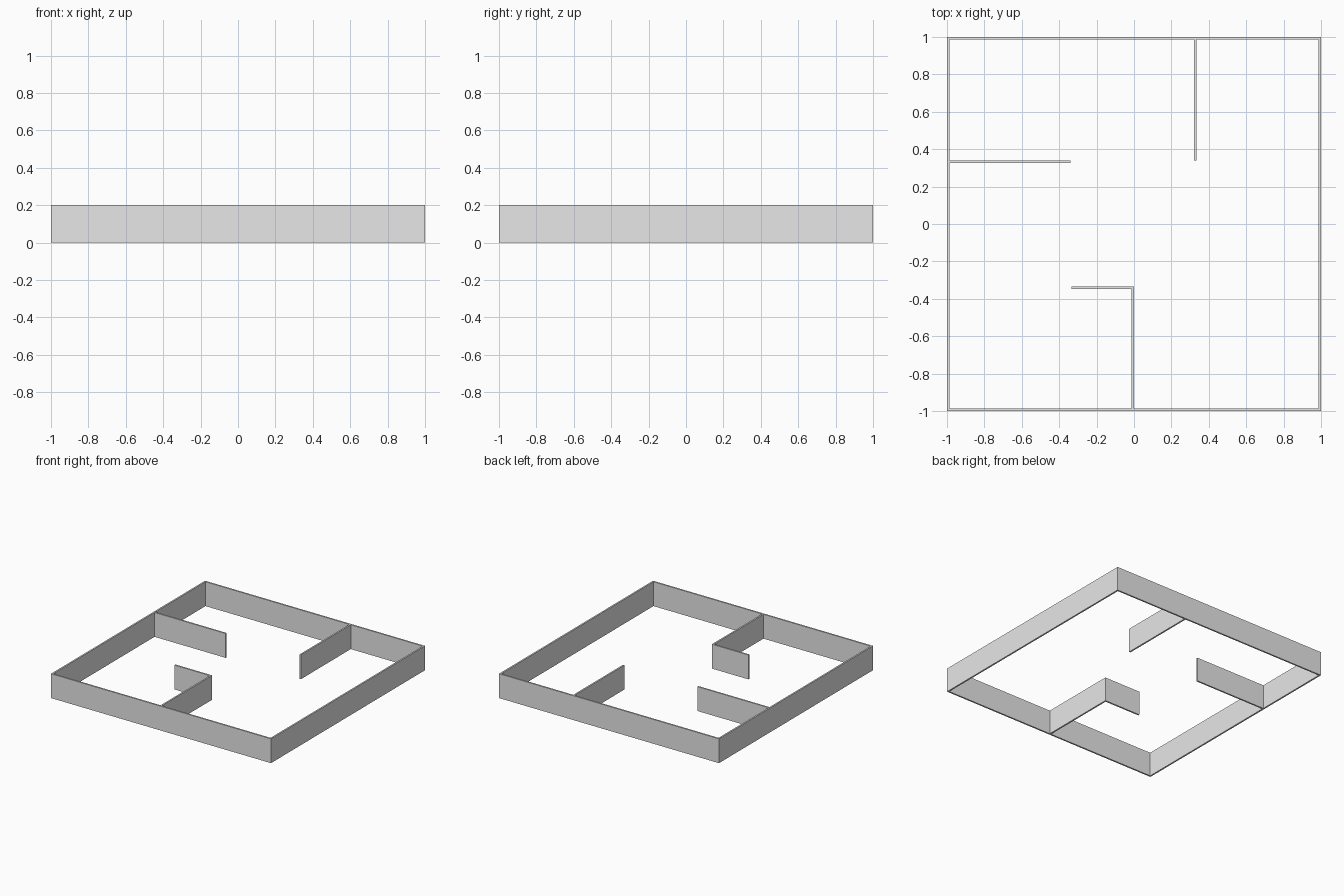
import bpy
import bmesh
from mathutils import Matrix, Vector

HEIGHT = 0.2
THICK = 0.013

default = bpy.data.objects.get("Cube")
if default:
    bpy.data.objects.remove(default, do_unlink=True)

# Plain wall colour
grey = bpy.data.materials.new("light_grey")
grey.use_nodes = True
grey.diffuse_color = (0.8, 0.8, 0.8, 1)
grey.node_tree.nodes["Principled BSDF"].inputs["Base Color"].default_value = grey.diffuse_color


def wall(name, x0, x1, y0, y1):
    """Upright box wall standing on the floor, given its plan rectangle."""
    bm = bmesh.new()
    centre = Vector(((x0 + x1) / 2, (y0 + y1) / 2, HEIGHT / 2))
    size = Vector((x1 - x0, y1 - y0, HEIGHT, 1))
    bmesh.ops.create_cube(bm, size=1, matrix=Matrix.Translation(centre) @ Matrix.Diagonal(size))
    mesh = bpy.data.meshes.new(name)
    bm.to_mesh(mesh)
    bm.free()
    mesh.materials.append(grey)
    obj = bpy.data.objects.new(name, mesh)
    bpy.context.collection.objects.link(obj)


# Outer walls: front and back span the full width, sides fit between
inner = 1 - THICK
wall("front_wall", -1, 1, -1, -inner)
wall("back_wall", -1, 1, inner, 1)
wall("right_wall", -1, -inner, -inner, inner)
wall("left_wall", inner, 1, -inner, inner)

# Inner partitions
wall("back_partition", 0.321, 0.321 + THICK, 0.34, inner)
wall("side_partition", -inner, -0.34, 0.326, 0.326 + THICK)
wall("front_partition", -THICK, 0, -inner, -0.335)
wall("front_partition_return", -0.333, -THICK, -0.335 - THICK, -0.335)
